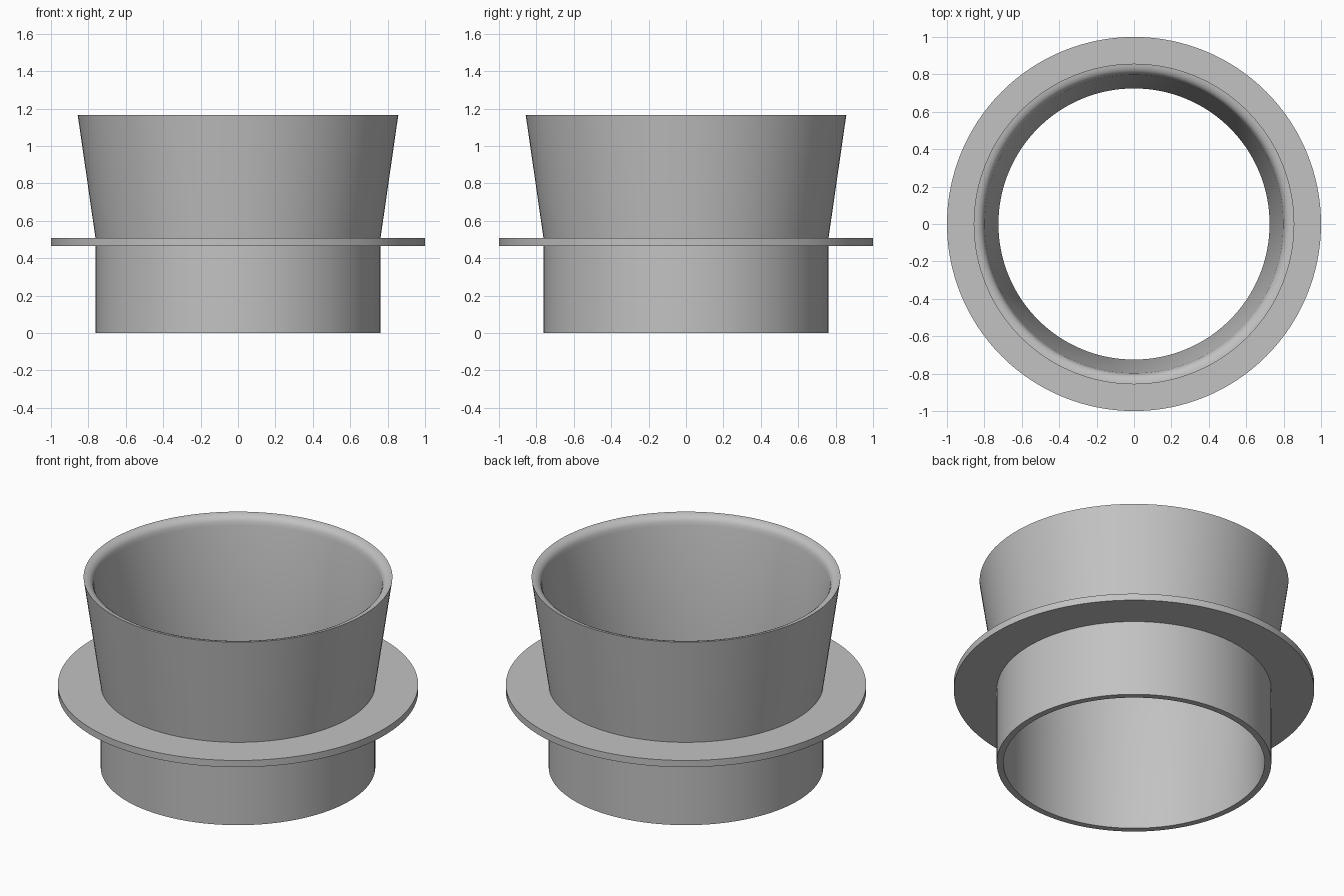
import bpy
import bmesh
import math

cube = bpy.data.objects.get("Cube")
if cube:
    bpy.data.objects.remove(cube, do_unlink=True)

SIDES = 128

grey = bpy.data.materials.new("plain grey")
grey.use_nodes = True
colour = (0.54, 0.54, 0.54, 1)
grey.diffuse_color = colour
grey.node_tree.nodes["Principled BSDF"].inputs["Base Color"].default_value = colour


def lathe(name, profile, material):
    """Revolve a closed (radius, height) profile about z."""
    bm = bmesh.new()
    rings = []
    for i in range(SIDES):
        a = 2 * math.pi * i / SIDES
        rings.append([bm.verts.new((r * math.cos(a), r * math.sin(a), z))
                      for r, z in profile])
    n = len(profile)
    for i, ring in enumerate(rings):
        following = rings[(i + 1) % SIDES]
        for j in range(n):
            k = (j + 1) % n
            bm.faces.new((ring[j], following[j], following[k], ring[k]))
    bmesh.ops.recalc_face_normals(bm, faces=bm.faces)
    mesh = bpy.data.meshes.new(name)
    bm.to_mesh(mesh)
    bm.free()
    mesh.materials.append(material)
    obj = bpy.data.objects.new(name, mesh)
    bpy.context.collection.objects.link(obj)
    bpy.ops.object.select_all(action="DESELECT")
    obj.select_set(True)
    bpy.context.view_layer.objects.active = obj
    bpy.ops.object.shade_smooth_by_angle(angle=math.radians(35))
    return obj


# Straight lower sleeve, thin flange and flared upper cup
outside = [(0.762, 0), (0.762, 0.466), (1, 0.466), (1, 0.507),
           (0.762, 0.507), (0.857, 1.165)]
# Rounded lip running down into the bore
lip = [(0.84, 1.163), (0.824, 1.157), (0.811, 1.147),
       (0.803, 1.132), (0.798, 1.11)]
bore = [(0.725, 0.507), (0.725, 0)]

lathe("flanged_collar", outside + lip + bore, grey)
